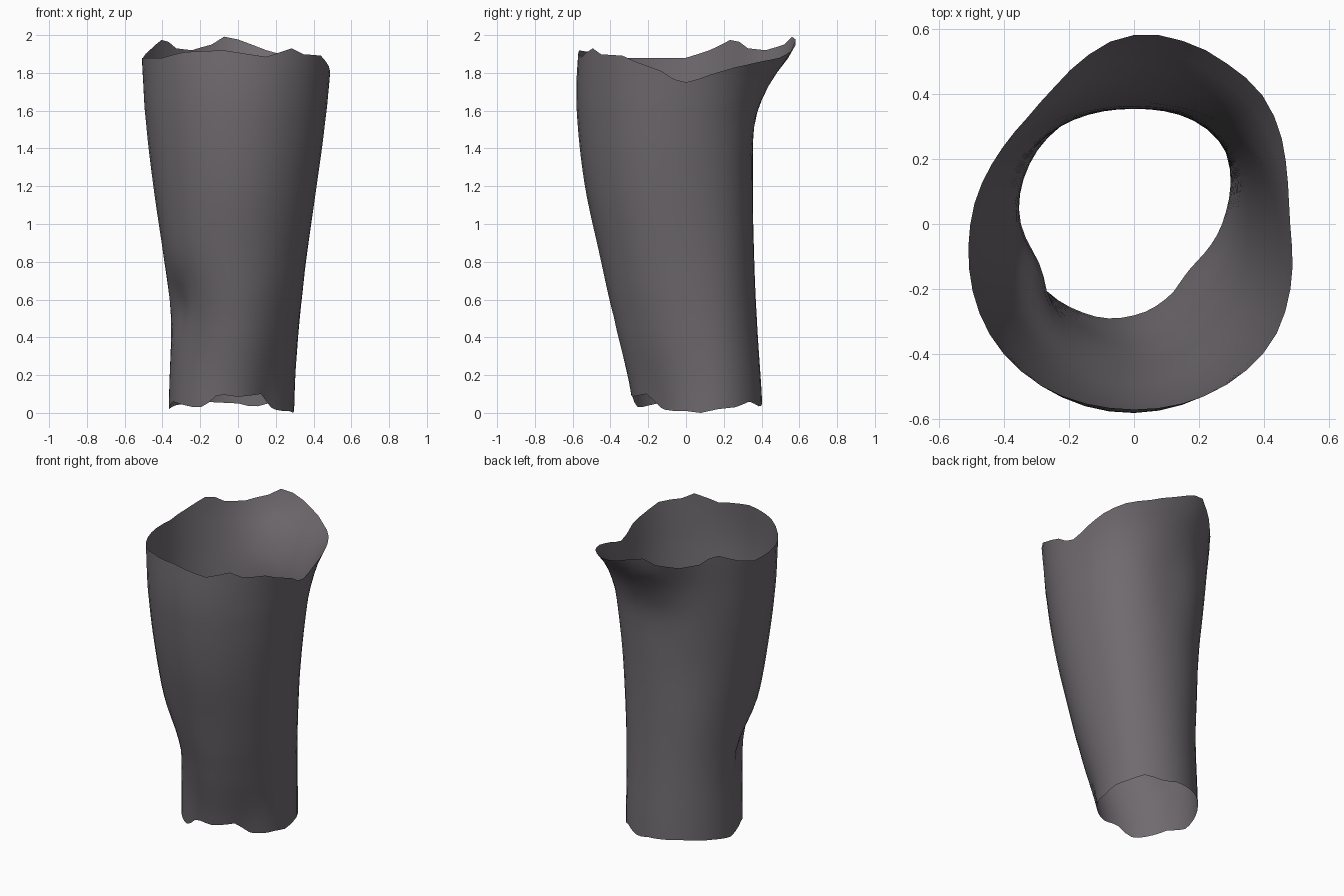
import bpy, bmesh, math

if "Cube" in bpy.data.objects:
    bpy.data.objects.remove(bpy.data.objects["Cube"])

SEGS, ROWS = 48, 26

# Cross-sections: height, then radius every 45 degrees
# (right, back right, back, back left, left, front left, front, front right)
SECTIONS = [
    (0.00, .270, .370, .405, .390, .365, .330, .268, .215),
    (0.50, .325, .365, .375, .375, .358, .355, .380, .330),
    (0.85, .365, .370, .360, .380, .393, .450, .460, .410),
    (1.20, .410, .385, .354, .385, .440, .510, .535, .480),
    (1.55, .455, .420, .364, .410, .480, .550, .575, .530),
    (1.75, .480, .490, .445, .435, .495, .562, .580, .550),
    (1.95, .505, .605, .575, .465, .506, .567, .568, .565),
]

# Torn rims: (angle in degrees, height)
TOP = [(0, 1.75), (9, 1.77), (15, 1.79), (30, 1.83), (45, 1.86), (60, 1.88),
       (75, 1.92), (96, 2.0), (105, 1.95), (120, 1.92), (135, 1.93),
       (147, 1.985), (165, 1.92), (180, 1.88), (210, 1.88), (225, 1.88),
       (240, 1.91), (262, 1.92), (285, 1.885), (300, 1.93), (312, 1.88),
       (318, 1.91), (330, 1.86), (345, 1.81), (351, 1.77), (360, 1.75)]
BOTTOM = [(0, .01), (15, 0), (30, .02), (45, .03), (60, .06), (78, .03),
          (90, .05), (120, .06), (150, .04), (172, .015), (195, .06),
          (225, .03), (235, .03), (250, .1), (270, .085), (300, .1),
          (325, .02), (345, .01), (360, .01)]


def catmull(a, b, c, d, t):
    return 0.5 * (2*b + (c - a)*t + (2*a - 5*b + 4*c - d)*t*t
                  + (3*b - a - 3*c + d)*t**3)


def rim(points, deg):
    for (a0, z0), (a1, z1) in zip(points, points[1:]):
        if a0 <= deg <= a1:
            return z0 + (z1 - z0) * (deg - a0) / (a1 - a0)


def ring_radius(section, deg):
    k, t = divmod(deg / 45, 1)
    return catmull(*[section[1 + (int(k) + o) % 8] for o in (-1, 0, 1, 2)], t)


def radius(deg, z):
    last = len(SECTIONS) - 1
    i = max(j for j in range(last) if SECTIONS[j][0] <= z)
    t = (z - SECTIONS[i][0]) / (SECTIONS[i+1][0] - SECTIONS[i][0])
    rs = [ring_radius(SECTIONS[min(max(i + o, 0), last)], deg)
          for o in (-1, 0, 1, 2)]
    r = catmull(*rs, t)
    # slanting fold pressed into the front left side
    fold = 0.56 + (deg - 205) * 0.004
    return r - 0.045 * math.exp(-((deg - 205) / 20)**2 - ((z - fold) / 0.13)**2)


# Open, thin-walled tube
bm = bmesh.new()
rows = []
for j in range(ROWS + 1):
    row = []
    for i in range(SEGS):
        deg = 360 * i / SEGS
        lo, hi = rim(BOTTOM, deg), rim(TOP, deg)
        z = lo + (hi - lo) * j / ROWS
        r, a = radius(deg, z), math.radians(deg)
        row.append(bm.verts.new((r * math.cos(a), r * math.sin(a), z)))
    rows.append(row)
for lower, upper in zip(rows, rows[1:]):
    for i in range(SEGS):
        k = (i + 1) % SEGS
        bm.faces.new((lower[i], lower[k], upper[k], upper[i]))
for f in bm.faces:
    f.smooth = True

mesh = bpy.data.meshes.new("torn_tube")
bm.to_mesh(mesh)
bm.free()
tube = bpy.data.objects.new("torn_tube", mesh)
bpy.context.collection.objects.link(tube)

mat = bpy.data.materials.new("dark warm grey")
mat.diffuse_color = (0.16, 0.145, 0.16, 1)
mat.use_nodes = True
mat.node_tree.nodes["Principled BSDF"].inputs["Base Color"].default_value = mat.diffuse_color
mesh.materials.append(mat)
